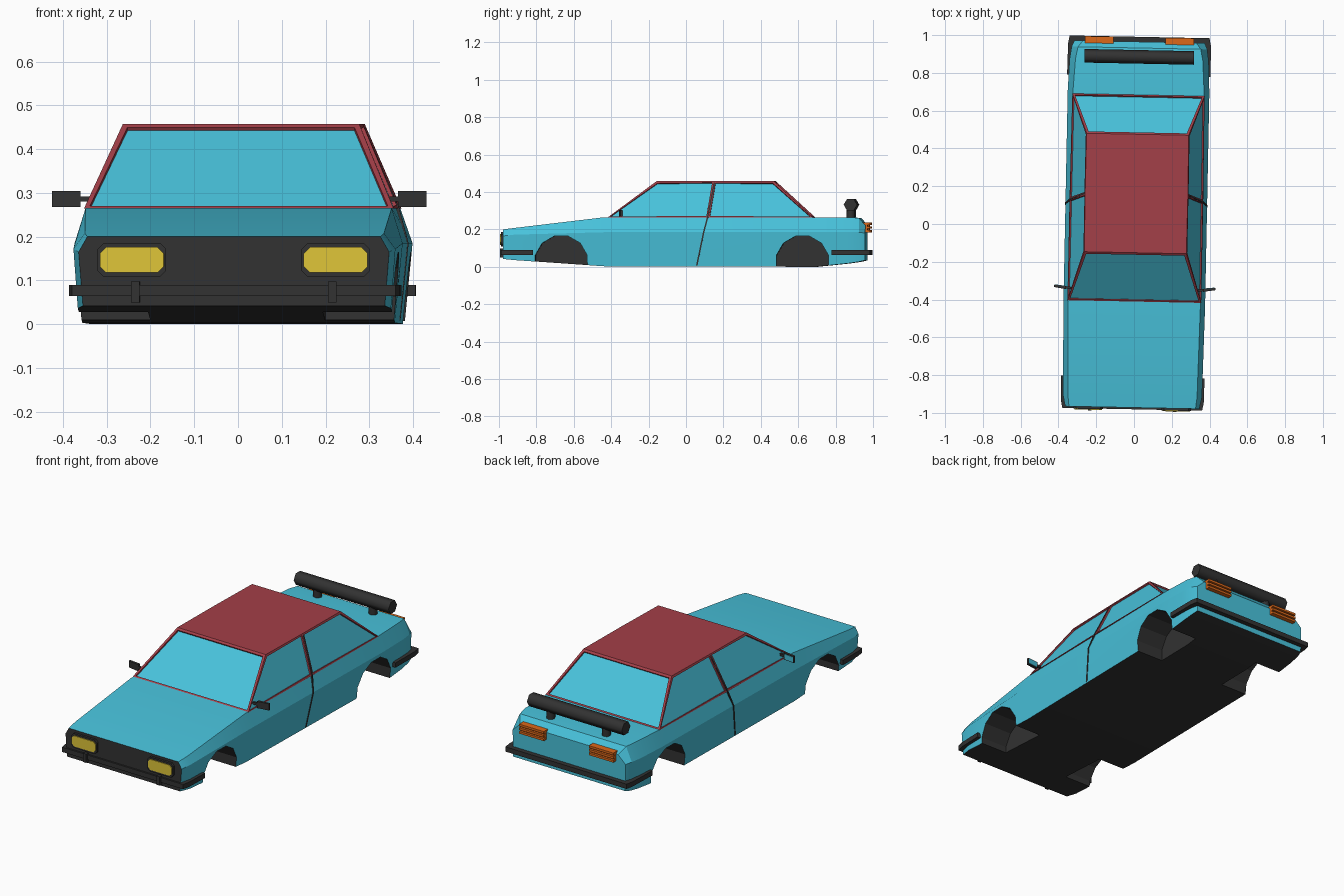
import bpy, bmesh, math
from mathutils import Matrix, Vector

if "Cube" in bpy.data.objects:
    bpy.data.objects.remove(bpy.data.objects["Cube"])


def material(name, rgb):
    m = bpy.data.materials.new(name)
    m.diffuse_color = (*rgb, 1)
    m.use_nodes = True
    m.node_tree.nodes["Principled BSDF"].inputs["Base Color"].default_value = m.diffuse_color
    return m


CYAN = material("cyan_paint", (0.065, 0.54, 0.71))
RED = material("dark_red_paint", (0.37, 0.05, 0.065))
BLACK = material("black_trim", (0.032, 0.032, 0.032))
YELLOW = material("yellow_lamp", (0.74, 0.56, 0.04))
ORANGE = material("orange_lamp", (0.72, 0.14, 0.01))


def finish(bm, name, mats, angle=32):
    bmesh.ops.recalc_face_normals(bm, faces=bm.faces[:])
    me = bpy.data.meshes.new(name)
    bm.to_mesh(me)
    bm.free()
    for m in mats:
        me.materials.append(m)
    me.shade_smooth()
    me.set_sharp_from_angle(angle=math.radians(angle))
    ob = bpy.data.objects.new(name, me)
    bpy.context.collection.objects.link(ob)
    return ob


def prism(name, pts, vec, mat):
    """Extrude a flat polygon along a vector."""
    bm = bmesh.new()
    f = bm.faces.new([bm.verts.new(p) for p in pts])
    r = bmesh.ops.extrude_face_region(bm, geom=[f], use_keep_orig=True)
    moved = [v for v in r["geom"] if isinstance(v, bmesh.types.BMVert)]
    bmesh.ops.translate(bm, verts=moved, vec=vec)
    return finish(bm, name, [mat])


def box(name, x, y, z, mat):
    """Box from (min, max) ranges."""
    pts = [(x[0], y[0], z[0]), (x[1], y[0], z[0]), (x[1], y[1], z[0]), (x[0], y[1], z[0])]
    return prism(name, pts, (0, 0, z[1] - z[0]), mat)


def around_x(y, z, r, x, n, turn=0.0):
    return [(x, y + r * math.cos(turn + i * math.tau / n), z + r * math.sin(turn + i * math.tau / n))
            for i in range(n)]


# Body: lofted sections (y, top half width, top z, waist half width, waist z, sill half width, sill z)
SECTIONS = [(-0.972, .335, .200, .355, .165, .345, .042), (-0.91, .342, .208, .368, .172, .358, .036),
            (-0.43, .350, .265, .375, .185, .357, .003), (0.70, .347, .265, .375, .185, .357, .000),
            (0.87, .337, .265, .368, .185, .355, .018), (0.932, .325, .261, .359, .185, .351, .027),
            (0.965, .300, .222, .345, .180, .343, .035)]
bm = bmesh.new()
rings = []
for y, tw, tz, mw, mz, bw, bz in SECTIONS:
    half = [(tw, tz), (mw, mz), (bw, bz)]
    loop = half + [(-x, z) for x, z in reversed(half)]
    rings.append([bm.verts.new((x, y, z)) for x, z in loop])
for a, b in zip(rings, rings[1:]):
    for i in range(6):
        j = (i + 1) % 6
        bm.faces.new((a[i], a[j], b[j], b[i]))
bm.faces.new(rings[0])
bm.faces.new(rings[-1])
body = finish(bm, "car_body", [CYAN, BLACK])

# Wheel arches cut from the body
ARCHES, R, AZ = (-0.66, 0.63), 0.144, 0.025
for ay in ARCHES:
    for s in (-1, 1):
        cut = prism("arch_cutter", around_x(ay, AZ, R, s * 0.2, 12, math.pi / 12), (s * 0.4, 0, 0), BLACK)
        mod = body.modifiers.new("arch", 'BOOLEAN')
        mod.object, mod.operation, mod.solver = cut, 'DIFFERENCE', 'EXACT'
        cut.hide_render = True
dg = bpy.context.evaluated_depsgraph_get()
me = bpy.data.meshes.new_from_object(body.evaluated_get(dg))
body.modifiers.clear()
body.data = me
for ob in [o for o in bpy.data.objects if o.name.startswith("arch_cutter")]:
    bpy.data.objects.remove(ob)
me.materials.clear()
me.materials.append(CYAN)
me.materials.append(BLACK)
# Black on the underside, nose panel and inside the arches
for p in me.polygons:
    vs = [me.vertices[i].co for i in p.vertices]
    arch = any(all(math.hypot(v.y - ay, v.z - AZ) < R + .002 for v in vs) for ay in ARCHES)
    p.material_index = int(arch or p.normal.z < -0.6 or p.normal.y < -0.9)
me.shade_smooth()
me.set_sharp_from_angle(angle=math.radians(22))

# Cabin: tapered box with recessed windows
bm = bmesh.new()
low = [bm.verts.new(c) for c in [(.354, -.412, .264), (.354, .125, .264), (.350, .685, .264),
                                 (-.350, .685, .264), (-.354, .125, .264), (-.354, -.412, .264)]]
top = [bm.verts.new(c) for c in [(.270, -.152, .458), (.272, .155, .458), (.270, .475, .458),
                                 (-.270, .475, .458), (-.272, .155, .458), (-.270, -.152, .458)]]
walls = [bm.faces.new((low[i], low[(i + 1) % 6], top[(i + 1) % 6], top[i])) for i in range(6)]
bm.faces.new(top)
bm.faces.new(low)
bmesh.ops.recalc_face_normals(bm, faces=bm.faces[:])
for group, width in (([walls[2], walls[5]], .017), ([walls[i] for i in (0, 1, 3, 4)], .013)):
    bmesh.ops.inset_individual(bm, faces=group, thickness=width, depth=0)
    bmesh.ops.inset_individual(bm, faces=group, thickness=.001, depth=-.008)
for f in walls:
    f.material_index = 1
finish(bm, "cabin", [RED, CYAN], 25)

for s in (-1, 1):
    # Door seam and centre pillar strip
    seam = [(.273, .157, .452), (.354, .123, .266), (.376, .102, .185), (.358, .065, .008)]
    bm = bmesh.new()
    rows = [[bm.verts.new((s * (x + dx), y + dy, z)) for dx, dy in
             ((-.005, -.004), (.002, -.004), (.002, .004), (-.005, .004))] for x, y, z in seam]
    for a, b in zip(rows, rows[1:]):
        for i in range(4):
            bm.faces.new((a[i], a[(i + 1) % 4], b[(i + 1) % 4], b[i]))
    bm.faces.new(rows[0])
    bm.faces.new(rows[-1])
    finish(bm, "door_seam", [BLACK])

    # Side mirrors
    prism("mirror_arm", [(s * .335, -.352, .28), (s * .375, -.347, .28), (s * .375, -.335, .28),
                         (s * .335, -.340, .28)], (0, 0, .012), BLACK)
    prism("mirror_shell", [(s * .363, -.352, .268), (s * .428, -.342, .268), (s * .428, -.330, .268),
                           (s * .363, -.337, .268)], (0, 0, .036), BLACK)
    prism("mirror_glass", [(s * .368, -.337, .272), (s * .424, -.331, .272), (s * .424, -.328, .272),
                           (s * .368, -.334, .272)], (0, 0, .028), CYAN)

    # Headlamps: clipped rectangles, dark rim behind a yellow lens
    for name, w, h, y0, y1, mat in (("headlamp_rim", .078, .039, -.96, -.984, BLACK),
                                    ("headlamp_lens", .073, .029, -.97, -.988, YELLOW)):
        c = .014
        o = [(w, h - c), (w - c, h), (c - w, h), (-w, h - c), (-w, c - h), (c - w, -h), (w - c, -h), (w, c - h)]
        prism(name, [(s * .233 + x, y0, .147 + z) for x, z in o], (0, y1 - y0, 0), mat)

    # Front bumper guards
    box("bumper_guard", (s * .225 - .01, s * .225 + .01), (-.991, -.96), (.05, .098), BLACK)

    # Ribbed tail lamps
    xr = (s * .213 - .075, s * .213 + .075)
    box("tail_lamp", xr, (.945, .977), (.184, .236), ORANGE)
    for z in (.190, .210, .230):
        box("tail_lamp_rib", xr, (.955, .989), (z - .006, z + .006), ORANGE)

    # Rear bar posts
    bm = bmesh.new()
    bmesh.ops.create_cone(bm, cap_ends=True, segments=8, radius1=.022, radius2=.022, depth=.07,
                          matrix=Matrix.Translation((s * .17, .885, .29)))
    finish(bm, "rear_bar_post", [BLACK], 50)

# Wrap-around bumpers
for name, e, end, side in (("front_bumper", -1, .981, .81), ("rear_bumper", 1, .991, .785)):
    outer = [(.380, side), (.378, end - .04), (.370, end)]
    inner = [(.330, end - .035), (.340, side)]
    half = outer + [(-x, y) for x, y in reversed(outer)]
    back = [(-x, y) for x, y in reversed(inner)] + inner
    prism(name, [(x, e * y, .064) for x, y in half + back], (0, 0, .026), BLACK)

# Rear bar
bar = prism("rear_bar", around_x(.885, .332, .036, -.29, 6), (.58, 0, 0), BLACK)
bar.data.set_sharp_from_angle(angle=math.radians(65))

# The whole car sits very slightly turned
place = Matrix.Translation((.01, 0, 0)) @ Matrix.Rotation(-.02, 4, 'Z')
for ob in bpy.data.objects:
    ob.data.transform(place)
